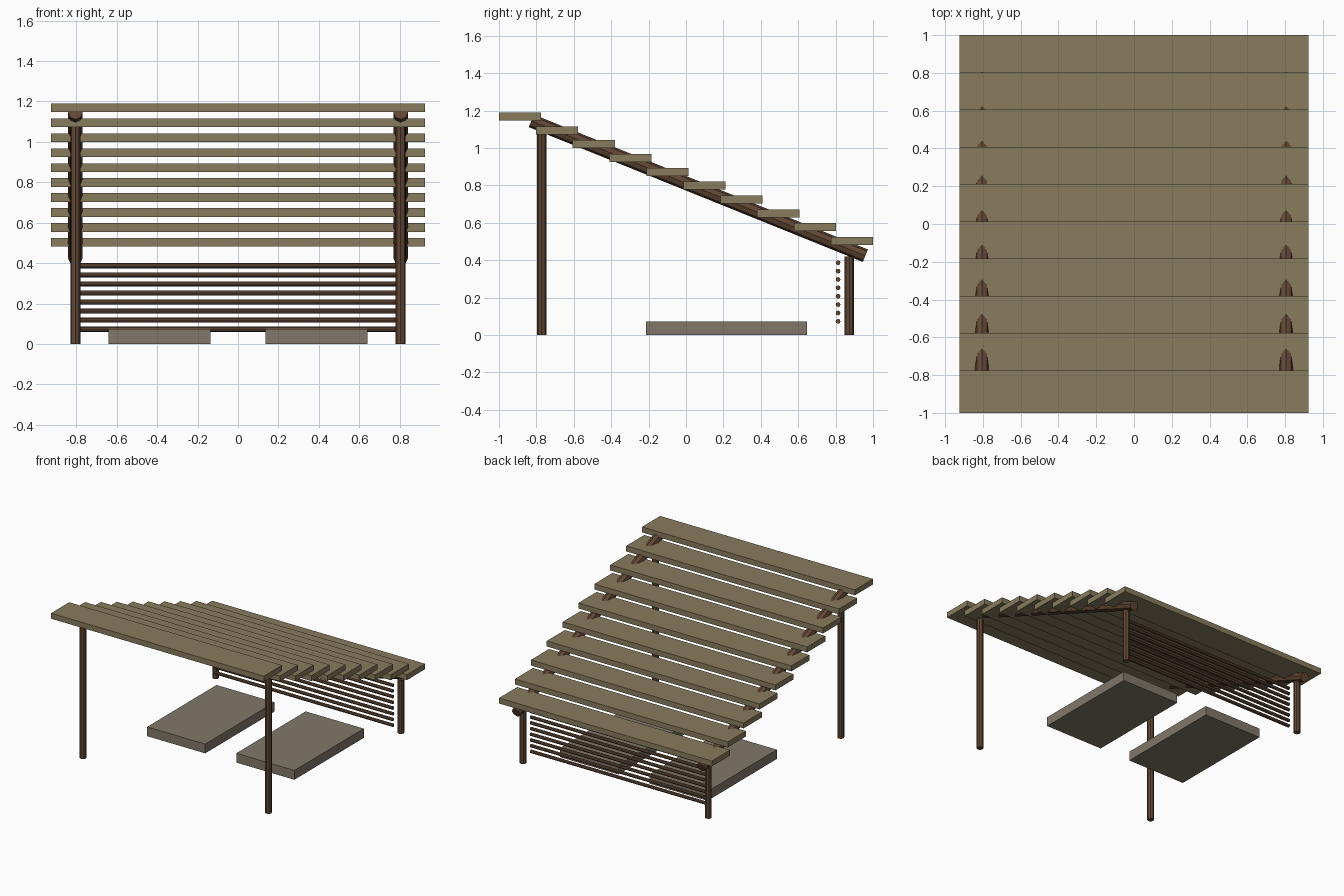
import bpy
from mathutils import Vector

if "Cube" in bpy.data.objects:
    bpy.data.objects.remove(bpy.data.objects["Cube"])


def material(name, rgb):
    m = bpy.data.materials.new(name)
    m.diffuse_color = (*rgb, 1)
    m.use_nodes = True
    m.node_tree.nodes["Principled BSDF"].inputs["Base Color"].default_value = m.diffuse_color
    return m


PLANK = material("weathered_plank", (0.25, 0.20, 0.11))
TIMBER = material("dark_timber", (0.12, 0.063, 0.034))
STONE = material("mat_grey_brown", (0.22, 0.185, 0.14))


def box(name, lo, hi, mat):
    lo, hi = Vector(lo), Vector(hi)
    bpy.ops.mesh.primitive_cube_add(size=1, location=(lo + hi) / 2)
    o = bpy.context.object
    o.name = name
    o.scale = hi - lo
    bpy.ops.object.transform_apply(location=False, rotation=False, scale=True)
    o.data.materials.append(mat)
    return o


def pole(name, a, b, r, mat, sides=8):
    a, b = Vector(a), Vector(b)
    d = b - a
    bpy.ops.mesh.primitive_cylinder_add(vertices=sides, radius=r, depth=d.length,
                                        location=(a + b) / 2)
    o = bpy.context.object
    o.name = name
    o.rotation_mode = 'QUATERNION'
    # rotate about a world axis so a corner of the section stays on top
    o.rotation_quaternion = Vector((0, 0, 1)).rotation_difference(d)
    o.data.materials.append(mat)
    return o


# Overlapping roof planks stepping down to the back
for i in range(10):
    y = -1 + i * 1.775 / 9
    z = 1.147 - i * 0.666 / 9
    box(f"roof_plank_{i + 1}", (-0.925, y, z), (0.925, y + 0.225, z + 0.043), PLANK)

# Left and right: posts, sloping rafter, sleeping slab
for side, s in (("left", -1), ("right", 1)):
    x = 0.805 * s
    pole(f"front_post_{side}", (x, -0.772, 0), (x, -0.772, 1.09), 0.025, TIMBER)
    pole(f"back_post_{side}", (x, 0.873, 0), (x, 0.873, 0.42), 0.025, TIMBER)
    pole(f"rafter_{side}", (x, -0.827, 1.145), (x, 0.959, 0.424), 0.036, TIMBER)
    xs = sorted((0.135 * s, 0.64 * s))
    box(f"floor_slab_{side}", (xs[0], -0.214, 0), (xs[1], 0.647, 0.073), STONE)

# Back screen of horizontal rods
for i in range(8):
    z = 0.073 + i * 0.0448
    pole(f"screen_rod_{i + 1}", (-0.78, 0.813, z), (0.78, 0.813, z), 0.0128, TIMBER)
